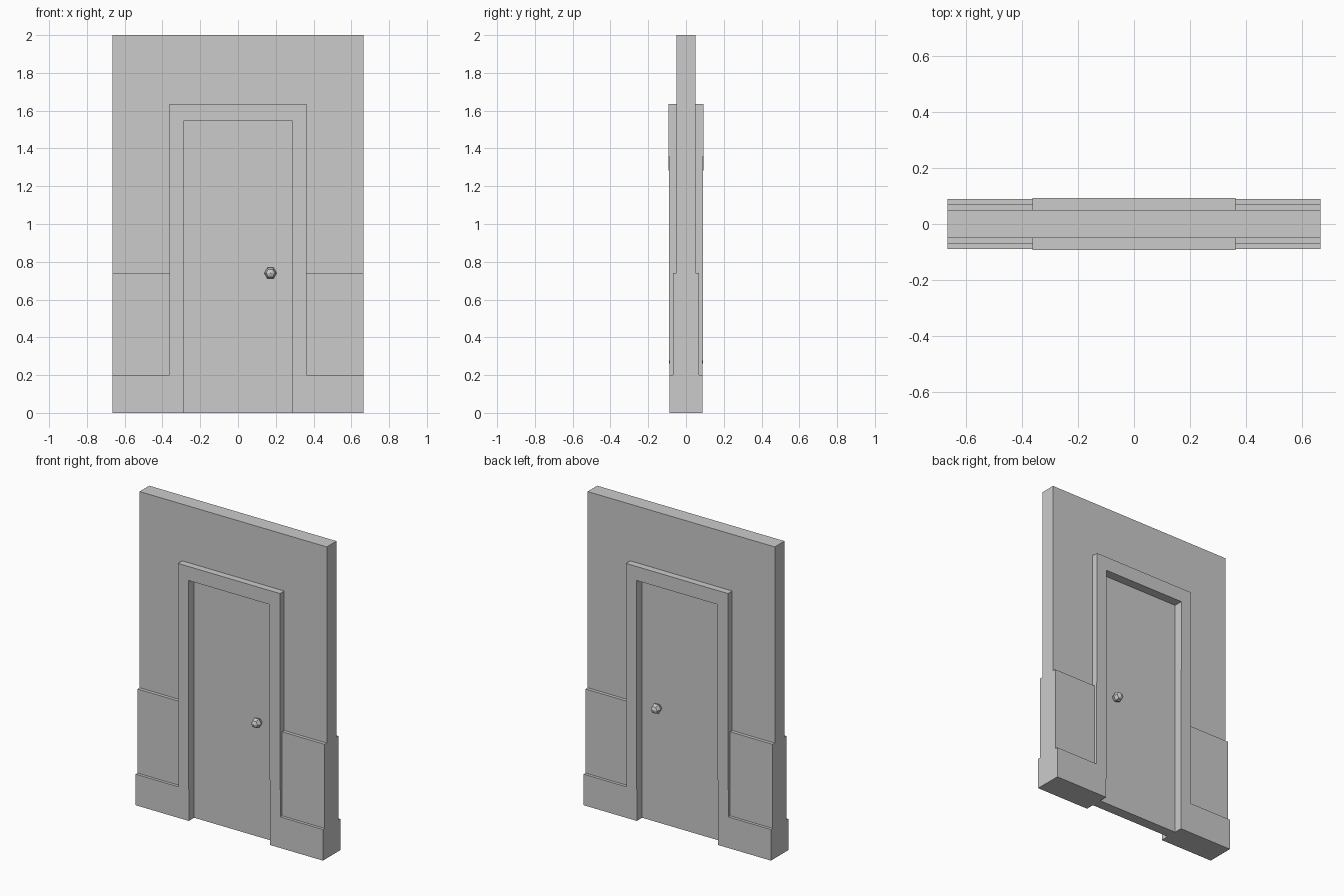
import bpy, bmesh
from math import sin, cos, pi

if "Cube" in bpy.data.objects:
    bpy.data.objects.remove(bpy.data.objects["Cube"])

HALF_W, OUT, INN = 0.665, 0.3625, 0.288


def add_object(name, bm):
    bmesh.ops.recalc_face_normals(bm, faces=bm.faces)
    me = bpy.data.meshes.new(name)
    bm.to_mesh(me)
    bm.free()
    ob = bpy.data.objects.new(name, me)
    bpy.context.collection.objects.link(ob)
    return ob


def prism(name, outline, d, d_bottom=None):
    """Extrude an x,z outline through y from -d to d (d_bottom at floor level)."""
    bm = bmesh.new()
    depth = lambda z: d_bottom if d_bottom and z == 0 else d
    front = [bm.verts.new((x, -depth(z), z)) for x, z in outline]
    back = [bm.verts.new((x, depth(z), z)) for x, z in outline]
    bm.faces.new(front)
    bm.faces.new(back[::-1])
    n = len(outline)
    for i in range(n):
        j = (i + 1) % n
        bm.faces.new((front[i], back[i], back[j], front[j]))
    return add_object(name, bm)


def arch(w, top, iw, itop):
    """Doorway-shaped outline: outer size w, top and opening size iw, itop."""
    return [(-w, 0), (-w, top), (w, top), (w, 0),
            (iw, 0), (iw, itop), (-iw, itop), (-iw, 0)]


def rect(x0, x1, z0, z1):
    return [(x0, z0), (x0, z1), (x1, z1), (x1, z0)]


def mirror(ob, axis):
    m = ob.modifiers.new("mirror", 'MIRROR')
    m.use_axis = [i == axis for i in range(3)]
    return ob


# Wall with doorway, and the slightly tapered door frame
prism("wall", arch(HALF_W, 2.0, 0.325, 1.59), 0.049)
prism("door_frame", arch(OUT, 1.636, INN, 1.546), 0.092, 0.088)

# Recessed door
prism("door", rect(-INN, INN, 0, 1.546), 0.034)

# Wainscot panels and baseboards on both sides of the door
mirror(prism("wainscot", rect(OUT, HALF_W, 0.2, 0.74), 0.07), 0)
mirror(prism("baseboard", rect(OUT, HALF_W, 0, 0.2), 0.0885, 0.088), 0)

# Six-sided knob, mirrored to the back of the door
bm = bmesh.new()
R = 0.033
for ring in range(1, 4):
    a = pi * ring / 4
    for k in range(6):
        b = pi * k / 3
        bm.verts.new((0.172 + R * sin(a) * cos(b), -0.056 - R * cos(a),
                      0.74 + R * sin(a) * sin(b)))
for s in (-R, R):
    bm.verts.new((0.172, -0.056 + s, 0.74))
bmesh.ops.convex_hull(bm, input=bm.verts)
mirror(add_object("door_knob", bm), 1)
